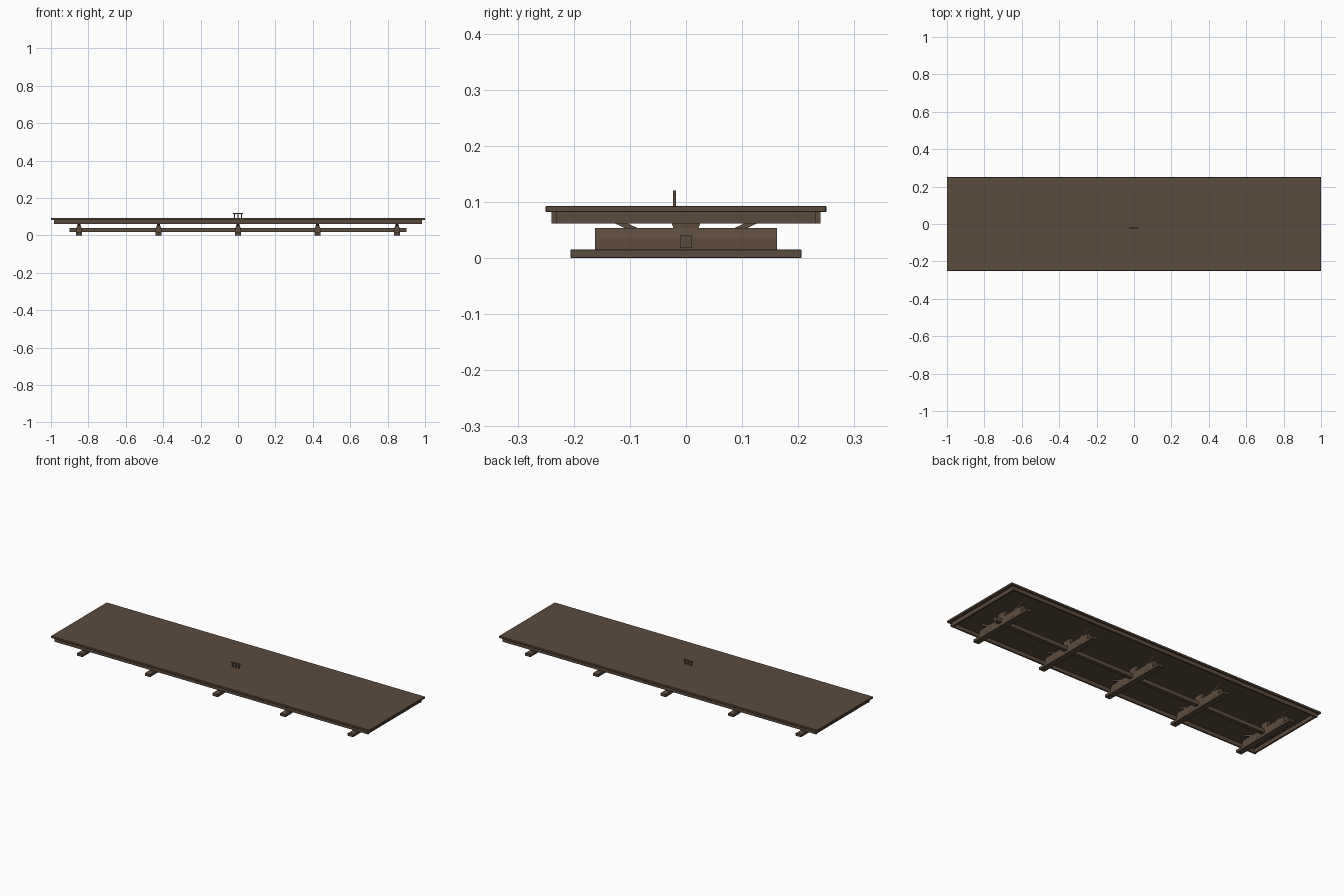
import bpy

if "Cube" in bpy.data.objects:
    bpy.data.objects.remove(bpy.data.objects["Cube"])

wood = bpy.data.materials.new("dark_wood")
wood.diffuse_color = (0.105, 0.07, 0.047, 1)
wood.use_nodes = True
wood.node_tree.nodes["Principled BSDF"].inputs["Base Color"].default_value = wood.diffuse_color


def mesh_object(name, verts, faces):
    me = bpy.data.meshes.new(name)
    me.from_pydata(verts, [], faces)
    me.materials.append(wood)
    ob = bpy.data.objects.new(name, me)
    bpy.context.collection.objects.link(ob)
    return ob


def prism(name, profile, axis, a, b):
    """Extrude a counter-clockwise 2D profile (horizontal, z) along x or y."""
    n = len(profile)
    place = (lambda u, z, t: (t, u, z)) if axis == 'x' else (lambda u, z, t: (u, t, z))
    verts = [place(u, z, t) for t in (a, b) for u, z in profile]
    faces = [tuple(range(n))[::-1], tuple(range(n, 2 * n))]
    faces += [(i, (i + 1) % n, n + (i + 1) % n, n + i) for i in range(n)]
    if axis == 'y':
        faces = [f[::-1] for f in faces]
    return mesh_object(name, verts, faces)


def box(name, x0, x1, y0, y1, z0, z1, bevel=0):
    ob = prism(name, [(y0, z0), (y1, z0), (y1, z1), (y0, z1)], 'x', x0, x1)
    if bevel:
        m = ob.modifiers.new("bevel", 'BEVEL')
        m.width = bevel
        m.segments = 1
    return ob


# Table top and apron frame
box("table_top", -1, 1, -0.25, 0.25, 0.082, 0.093, 0.001)
for s, side in ((-1, "front"), (1, "back")):
    y0, y1 = sorted((s * 0.231, s * 0.24))
    box(side + "_apron", -0.985, 0.985, y0, y1, 0.061, 0.083)
for s, side in ((-1, "left"), (1, "right")):
    x0, x1 = sorted((s * 0.972, s * 0.982))
    box(side + "_apron", x0, x1, -0.231, 0.231, 0.061, 0.083)

# Long stretcher through the trestles
box("stretcher", -0.9, 0.9, -0.011, 0.011, 0.018, 0.04)

# Five trestles
tapered = [(-0.016, 0.014), (0.016, 0.014), (0.015, 0.035),
           (0.009, 0.053), (-0.009, 0.053), (-0.015, 0.035)]
for i in range(5):
    x = -0.85 + i * 0.425
    box("trestle_foot", x - 0.017, x + 0.017, -0.206, 0.206, 0, 0.015, 0.001)
    prism("trestle_beam", [(x + u, z) for u, z in tapered], 'y', -0.162, 0.162)
    # Flared centre post
    prism("centre_post", [(-0.021, 0.05), (0.021, 0.05), (0.026, 0.063),
                          (0.026, 0.083), (-0.026, 0.083), (-0.026, 0.063)],
          'x', x - 0.008, x + 0.008)
    # Slanted braces up to the top
    brace = [(0.075, 0.048), (0.098, 0.048), (0.172, 0.083), (0.15, 0.083)]
    prism("brace", brace, 'x', x - 0.006, x + 0.006)
    prism("brace", [(-u, z) for u, z in brace][::-1], 'x', x - 0.006, x + 0.006)

# Small rail standing on the top
box("rail_bar", -0.027, 0.027, -0.023, -0.018, 0.113, 0.12)
for x in (-0.018, 0, 0.018):
    box("rail_post", x - 0.003, x + 0.003, -0.023, -0.018, 0.092, 0.114)
